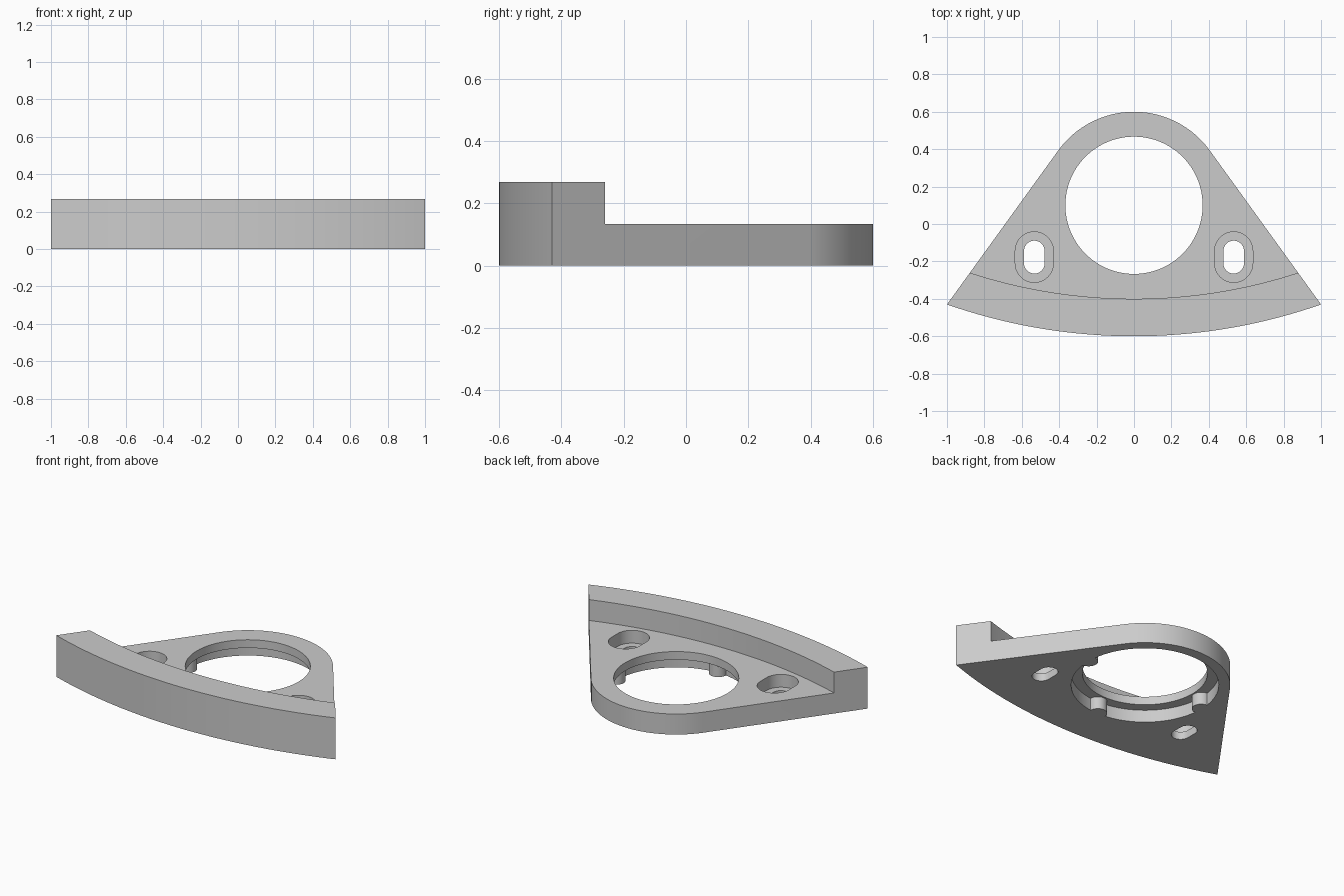
import bpy, bmesh
from math import sin, cos, pi, acos, asin, atan2, hypot

default = bpy.data.objects.get("Cube")
if default:
    bpy.data.objects.remove(default, do_unlink=True)

PLATE, TOTAL = 0.133, 0.268      # plate and lip heights
LEDGE, SLOT_FLOOR = 0.08, 0.05   # recess ceiling, counterbore floor
RING_Y, RING_R = 0.1, 0.5        # rounded end
ARC_Y, ARC_R, LIP_R = 2.43, 3.03, 2.83   # long front curve
CORNER_X, CORNER_Y = 1.0, -0.43

grey = bpy.data.materials.new("plain grey")
grey.use_nodes = True
colour = (0.6, 0.6, 0.6, 1)
grey.diffuse_color = colour
grey.node_tree.nodes["Principled BSDF"].inputs["Base Color"].default_value = colour


def arc(cx, cy, r, start, end, steps):
    return [(cx + r * cos(start + (end - start) * i / steps),
             cy + r * sin(start + (end - start) * i / steps)) for i in range(steps + 1)]


def circle(cx, cy, r, steps=96):
    return arc(cx, cy, r, 0, 2 * pi, steps)[:-1]


def slot(cx, cy, r, half_length):
    straight = half_length - r
    return arc(cx, cy + straight, r, 0, pi, 24) + arc(cx, cy - straight, r, pi, 2 * pi, 24)


def prism(name, outline, z0, z1):
    bm = bmesh.new()
    face = bm.faces.new([bm.verts.new((x, y, z0)) for x, y in outline])
    top = bmesh.ops.extrude_face_region(bm, geom=[face])["geom"]
    bmesh.ops.translate(bm, vec=(0, 0, z1 - z0),
                        verts=[v for v in top if isinstance(v, bmesh.types.BMVert)])
    bmesh.ops.recalc_face_normals(bm, faces=bm.faces)
    mesh = bpy.data.meshes.new(name)
    bm.to_mesh(mesh)
    bm.free()
    mesh.materials.append(grey)
    obj = bpy.data.objects.new(name, mesh)
    bpy.context.collection.objects.link(obj)
    return obj


def cut(target, cutter):
    mod = target.modifiers.new("cut", 'BOOLEAN')
    mod.operation, mod.solver, mod.object = 'DIFFERENCE', 'EXACT', cutter
    bpy.context.view_layer.objects.active = target
    bpy.ops.object.modifier_apply(modifier=mod.name)
    bpy.data.objects.remove(cutter, do_unlink=True)


# Body: rounded end, tangent straight sides and a shallow curved front
dx, dy = CORNER_X, CORNER_Y - RING_Y
tangent = atan2(dy, dx) + acos(RING_R / hypot(dx, dy))
sweep = asin(CORNER_X / ARC_R)
outline = arc(0, RING_Y, RING_R, tangent, pi - tangent, 48)
outline += arc(0, ARC_Y, ARC_R, -pi / 2 - sweep, -pi / 2 + sweep, 48)
body = prism("mounting_bracket", outline, 0, TOTAL)

# Lower the plate behind the raised front lip
cut(body, prism("plate_cutter", circle(0, ARC_Y, LIP_R, 384), PLATE, 1))

# Central opening, with a wider recess underneath that leaves three round lugs
cut(body, prism("opening_cutter", circle(0, RING_Y, 0.367), -1, 1))
recess = prism("recess_cutter", circle(0, RING_Y, 0.433), -0.1, LEDGE)
for angle in (0, -pi / 2, pi):
    cut(recess, prism("lug", circle(0.43 * cos(angle), RING_Y + 0.43 * sin(angle), 0.055, 32), -1, 1))
cut(body, recess)

# Counterbored screw slots
for side in (-1, 1):
    cut(body, prism("slot_cutter", slot(side * 0.533, -0.177, 0.055, 0.088), -1, 1))
    cut(body, prism("counterbore_cutter", slot(side * 0.533, -0.177, 0.102, 0.135), SLOT_FLOOR, 1))

# Smooth curved walls, sharp rims
bpy.ops.object.select_all(action='DESELECT')
body.select_set(True)
bpy.context.view_layer.objects.active = body
bpy.ops.object.shade_smooth_by_angle(angle=pi / 6)
